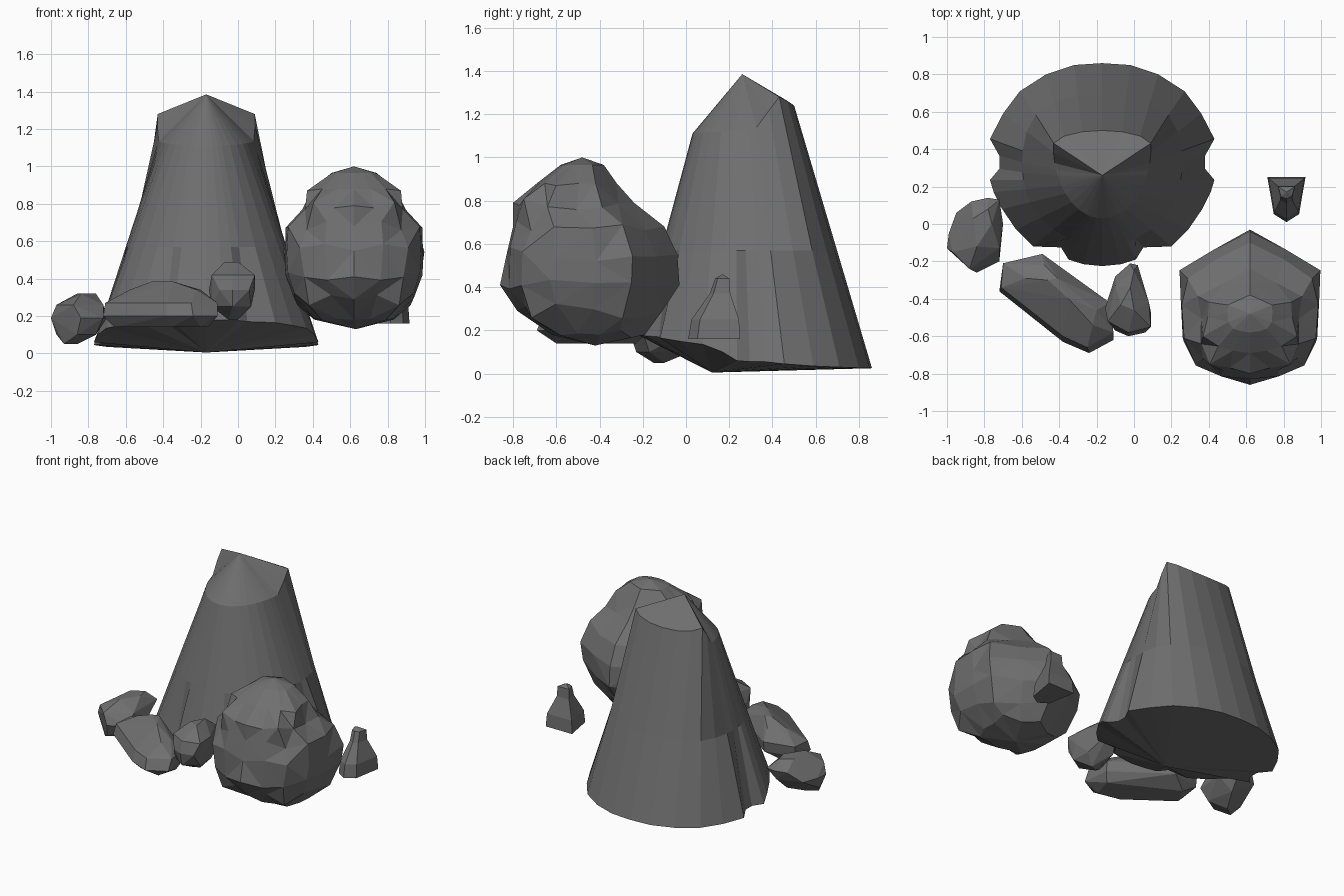
import bpy, bmesh, random
from math import sin, cos, atan2, sqrt

if "Cube" in bpy.data.objects:
    bpy.data.objects.remove(bpy.data.objects["Cube"])

random.seed(11)
stone = bpy.data.materials.new("dark_stone")
stone.diffuse_color = (.16, .16, .16, 1)
stone.use_nodes = True
stone.node_tree.nodes["Principled BSDF"].inputs["Base Color"].default_value = stone.diffuse_color

def finish(bm, name):
    bmesh.ops.recalc_face_normals(bm, faces=bm.faces)
    me = bpy.data.meshes.new(name)
    bm.to_mesh(me)
    bm.free()
    me.materials.append(stone)
    ob = bpy.data.objects.new(name, me)
    bpy.context.collection.objects.link(ob)
    return ob

def loft(name, rings, bottom, top):
    """Skin a stack of equal-length rings and close both ends with fans."""
    bm = bmesh.new()
    vr = [[bm.verts.new(p) for p in r] for r in rings]
    n = len(vr[0])
    lo, hi = bm.verts.new(bottom), bm.verts.new(top)
    for i in range(n):
        j = (i + 1) % n
        for a, b in zip(vr, vr[1:]):
            bm.faces.new((a[i], a[j], b[j], b[i]))
        bm.faces.new((lo, vr[0][j], vr[0][i]))
        bm.faces.new((hi, vr[-1][i], vr[-1][j]))
    return finish(bm, name)

def mirrored(half, cx):
    """Half outline (front to back) to a full ring around x = cx."""
    return ([(cx + x, y, z) for x, y, z in half] +
            [(cx - x, y, z) for x, y, z in half[-2:0:-1]])

def hull(name, *layers):
    """Convex stone from layers of (z, [(x, y), ...])."""
    bm = bmesh.new()
    for z, pts in layers:
        for x, y in pts:
            bm.verts.new((x, y, z))
    res = bmesh.ops.convex_hull(bm, input=bm.verts)
    junk = [g for g in res["geom_interior"] if isinstance(g, bmesh.types.BMVert)]
    bmesh.ops.delete(bm, geom=junk, context='VERTS')
    return finish(bm, name)

# Tall tapering rock: base outline with a chipped front and side notches
base = [(0, -.225, .18), (.1, -.215, .18), (.18, -.19, .175), (.22, -.125, .17),
        (.37, -.12, .165), (.46, -.03, .15), (.535, .08, .135), (.58, .17, .10),
        (.60, .235, .06), (.55, .295, .055), (.55, .365, .055), (.60, .455, .045),
        (.53, .59, .035), (.44, .71, .03), (.30, .80, .027), (.15, .85, .025),
        (0, .86, .025)]
rim, mid = [], []
for x, y, z in base:
    a = atan2(x / .6, (y - .32) / .54)
    s, c = max(sin(a), 0), cos(a)
    ry = .27 + (.23 if c > 0 else .24) * c
    u = (.42 - ry) / .39 if ry < .42 else (ry - .42) / .08
    lift = min(max((ry - .32) / .11, 0), 1)
    r = (.262 * sqrt(max(1 - u * u, 0)), ry,
         1.11 + .02 * min((c + 1), 1) + .15 * lift - .04 * max(c - .75, 0) / .25)
    t = (.57 - z) / (r[2] - z)
    e = (.6 * s, .32 + .54 * c)
    mid.append((e[0] + (r[0] - e[0]) * t, e[1] + (r[1] - e[1]) * t, .57))
    rim.append(r)
loft("tall_rock", [mirrored(h, -.17) for h in (base, mid, rim)],
     (-.17, .12, .005), (-.17, .26, 1.385))

# Large boulder: stacked rings (z, front y, back y, half width), roughened
outline = [(0, -1), (.40, -.93), (.75, -.8), (.97, -.45), (1, .05),
           (.98, .47), (.5, .74), (0, 1)]
levels = [(.18, -.62, -.19, .22), (.29, -.78, -.11, .32), (.41, -.86, -.03, .37),
          (.55, -.83, -.04, .38), (.68, -.80, -.10, .355), (.79, -.80, -.24, .28),
          (.88, -.69, -.32, .225), (.965, -.58, -.38, .12)]
rings = []
for k, (z, f, b, w) in enumerate(levels):
    half = []
    for i, (x, y) in enumerate(outline):
        rough = 0 < i < 7 and k < 6
        r = 1 + (random.uniform(-.05, .03) if rough else 0)
        dz = random.uniform(-.035, .035) if rough else 0
        if k == 6 and i == 3:          # raised shoulder
            r, dz = 1.15, -.01
        if k == 5 and i == 4:          # hollow behind the shoulder
            r = .93
        half.append((x * w * r, (f + b) / 2 + y * r * (b - f) / 2, z + dz))
    rings.append(mirrored(half, .62))
boulder = loft("large_boulder", rings, (.63, -.42, .13), (.62, -.48, 1.0))
bm = bmesh.new()
bm.from_mesh(boulder.data)
bmesh.ops.triangulate(bm, faces=bm.faces, quad_method='SHORT_EDGE')
bm.to_mesh(boulder.data)
bm.free()

# Small faceted stone at the far left
hull("left_stone",
     (.05, [(-.93, -.15), (-.86, -.10)]),
     (.10, [(-.97, -.10), (-.76, -.17), (-.80, .02), (-.86, -.23)]),
     (.19, [(-1, -.13), (-.99, -.05), (-.84, -.26), (-.72, -.20), (-.70, .0),
            (-.78, .11), (-.95, .06)]),
     (.26, [(-.97, -.15), (-.88, -.24), (-.72, -.13), (-.72, .13), (-.78, .14), (-.87, .12)]),
     (.32, [(-.84, -.12), (-.76, .0), (-.78, .08), (-.86, .03)]))

# Long slab lying in front of the tall rock
hull("front_slab",
     (.14, [(-.66, -.35), (-.60, -.23), (-.36, -.57), (-.20, -.60), (-.16, -.46)]),
     (.20, [(-.72, -.36), (-.70, -.22), (-.49, -.17), (-.13, -.43), (-.11, -.62),
            (-.24, -.69), (-.38, -.63)]),
     (.27, [(-.71, -.34), (-.70, -.21), (-.49, -.16), (-.13, -.42), (-.11, -.58),
            (-.25, -.66), (-.38, -.60)]),
     (.34, [(-.58, -.29), (-.48, -.22), (-.20, -.46), (-.22, -.54)]),
     (.385, [(-.46, -.30), (-.41, -.29), (-.35, -.40)]))

# Pointed stone between slab and boulder
hull("middle_stone",
     (.18, [(-.05, -.44), (0, -.42)]),
     (.25, [(-.14, -.50), (-.03, -.58), (.07, -.52), (.06, -.38), (-.08, -.30)]),
     (.34, [(-.155, -.45), (-.10, -.57), (-.03, -.60), (.06, -.58), (.09, -.47),
            (.02, -.22), (-.02, -.21), (-.10, -.28)]),
     (.42, [(-.14, -.52), (-.03, -.58), (.09, -.55), (.08, -.42), (-.10, -.33), (0, -.25)]),
     (.49, [(-.07, -.43), (0, -.46), (-.02, -.34)]))

# Small chip at the back right, with a narrow neck
chip = [(.16, .01, .25, .085), (.25, .025, .245, .08), (.37, .11, .205, .04), (.44, .135, .20, .037)]
rings = []
for z, f, b, w in chip:
    d = b - f
    rings.append(mirrored([(0, f, z), (w * .8, f + .18 * d, z), (w, f + .6 * d, z),
                           (w * 1.2, b, z), (0, b, z)], .815))
loft("back_chip", rings, (.815, .13, .16), (.815, .17, .46))
